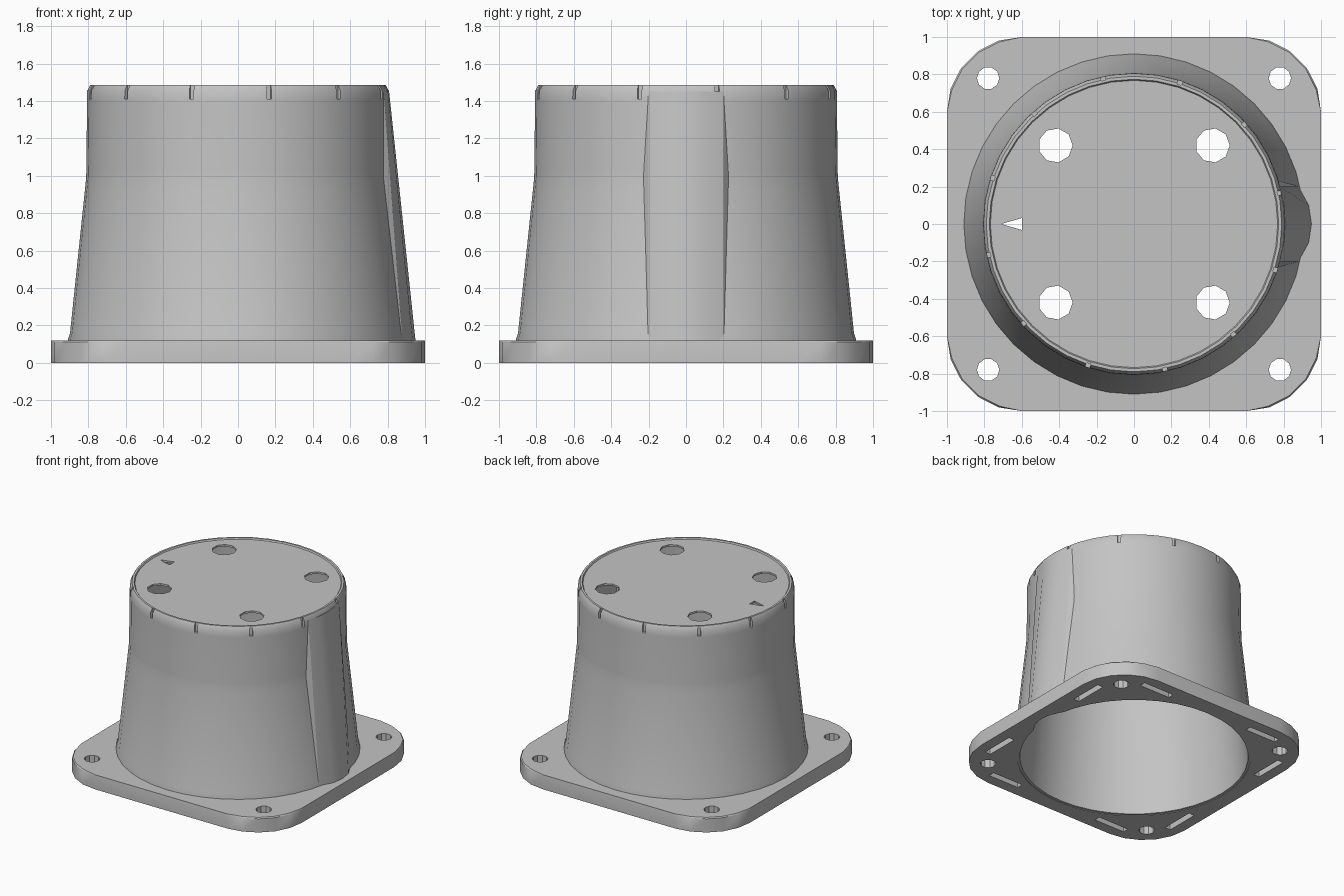
import bpy, bmesh
from math import pi, cos, sin, radians
from mathutils import Matrix, Vector

if "Cube" in bpy.data.objects:
    bpy.data.objects.remove(bpy.data.objects["Cube"])

GREY = (0.55, 0.55, 0.55, 1)
grey = bpy.data.materials.new("light_grey")
grey.use_nodes = True
grey.diffuse_color = GREY
grey.node_tree.nodes["Principled BSDF"].inputs["Base Color"].default_value = GREY


def make(name, bm):
    bmesh.ops.recalc_face_normals(bm, faces=bm.faces)
    mesh = bpy.data.meshes.new(name)
    bm.to_mesh(mesh)
    bm.free()
    mesh.materials.append(grey)
    obj = bpy.data.objects.new(name, mesh)
    bpy.context.collection.objects.link(obj)
    return obj


def loft(bm, lower, upper, z0, z1):
    """Closed solid between two outlines of equal point count."""
    a = [bm.verts.new((x, y, z0)) for x, y in lower]
    b = [bm.verts.new((x, y, z1)) for x, y in upper]
    bm.faces.new(a[::-1])
    bm.faces.new(b)
    for i in range(len(a)):
        j = (i + 1) % len(a)
        bm.faces.new((a[i], a[j], b[j], b[i]))


def prism(bm, outline, z0, z1):
    loft(bm, outline, outline, z0, z1)


def circle(x, y, r, n):
    return [(x + r * cos(2 * pi * i / n), y + r * sin(2 * pi * i / n)) for i in range(n)]


def rect(x0, x1, y0, y1):
    return [(x0, y0), (x1, y0), (x1, y1), (x0, y1)]


def activate(obj):
    bpy.ops.object.select_all(action="DESELECT")
    bpy.context.view_layer.objects.active = obj
    obj.select_set(True)


def cut(targets, bm):
    cutter = make("cutter", bm)
    cutter.hide_render = True
    for obj in targets:
        mod = obj.modifiers.new("cut", "BOOLEAN")
        mod.operation = "DIFFERENCE"
        mod.solver = "EXACT"
        mod.object = cutter
        activate(obj)
        bpy.ops.object.modifier_apply(modifier=mod.name)
    bpy.data.objects.remove(cutter)


SIGNS = [(sx, sy) for sx in (-1, 1) for sy in (-1, 1)]

# Mounting plate: rounded square with a softened upper edge
corner, steps = 0.4, 5
outline = [((1 - corner) * cx + corner * cos(a0 + i * pi / 2 / steps),
            (1 - corner) * cy + corner * sin(a0 + i * pi / 2 / steps))
           for cx, cy, a0 in ((1, 1, 0), (-1, 1, pi / 2), (-1, -1, pi), (1, -1, 1.5 * pi))
           for i in range(steps + 1)]
bm = bmesh.new()
prism(bm, outline, 0, 0.12)
rim = [e for e in bm.edges if all(v.co.z > 0.1 for v in e.verts)]
bmesh.ops.bevel(bm, geom=rim, offset=0.008, segments=1, affect="EDGES")
plate = make("mounting_plate", bm)

# Plate openings: bore, screw holes, underside pockets
bm = bmesh.new()
prism(bm, circle(0, 0, 0.88, 40), -0.1, 0.3)
for sx, sy in SIGNS:
    prism(bm, circle(0.78 * sx, 0.78 * sy, 0.06, 10), -0.1, 0.3)
cut([plate], bm)
bm = bmesh.new()
for sx, sy in SIGNS:
    for swap in (False, True):
        bar = [(x * sx, y * sy) for x, y in rect(0.86, 0.91, 0.38, 0.66)]
        prism(bm, [(y, x) for x, y in bar] if swap else bar, -0.1, 0.06)
cut([plate], bm)

# Hollow body and thin recessed lid: one turned profile
profile = [(0, 1.475), (0.768, 1.475), (0.774, 1.485), (0.79, 1.485), (0.806, 1.455),
           (0.807, 1.4), (0.811, 1.02), (0.813, 0.98), (0.818, 0.93), (0.898, 0.16),
           (0.91, 0.122), (0.91, 0.1), (0.885, 0.1), (0.885, 0.004), (0.86, 0.004),
           (0.775, 0.98), (0.765, 1.4), (0.762, 1.46), (0, 1.46)]
bm = bmesh.new()
verts = [bm.verts.new((r, 0, z)) for r, z in profile]
edges = [bm.edges.new(pair) for pair in zip(verts, verts[1:])]
bmesh.ops.spin(bm, geom=verts + edges, cent=(0, 0, 0), axis=(0, 0, 1),
               angle=2 * pi, steps=40)
bmesh.ops.remove_doubles(bm, verts=bm.verts, dist=0.0005)
body = make("tapered_body", bm)

# Lid holes and pointer opening
bm = bmesh.new()
for sx, sy in SIGNS:
    prism(bm, circle(0.42 * sx, 0.42 * sy, 0.092, 9), 1.42, 1.6)
prism(bm, [(-0.71, 0), (-0.6, -0.032), (-0.6, 0.032)], 1.42, 1.6)

# Narrow notches round the upper rim
for k in range(12):
    turn = Matrix.Rotation(radians(12 + 30 * k), 2)
    prism(bm, [turn @ Vector(p) for p in rect(0.784, 0.9, -0.012, 0.012)], 1.41, 1.6)
cut([body], bm)

# Tapering rib on the left side, hollowed from below together with wall and plate
low = [(0.84, -0.23), (0.88, -0.2), (0.935, -0.1), (0.95, 0), (0.935, 0.1),
       (0.88, 0.2), (0.84, 0.23)]
high = [(0.74, -0.23), (0.779, -0.2), (0.802, -0.1), (0.808, 0), (0.802, 0.1),
        (0.779, 0.2), (0.74, 0.23)]
bm = bmesh.new()
loft(bm, low, high, 0.11, 1.45)
rib = make("side_rib", bm)
bm = bmesh.new()
loft(bm, [(x - 0.04, y * 0.9) for x, y in low],
     [(x - 0.04, y * 0.9) for x, y in high], -0.02, 1.44)
cut([plate, body, rib], bm)

for part in (plate, body, rib):
    activate(part)
    bpy.ops.object.shade_smooth_by_angle(angle=radians(28))
